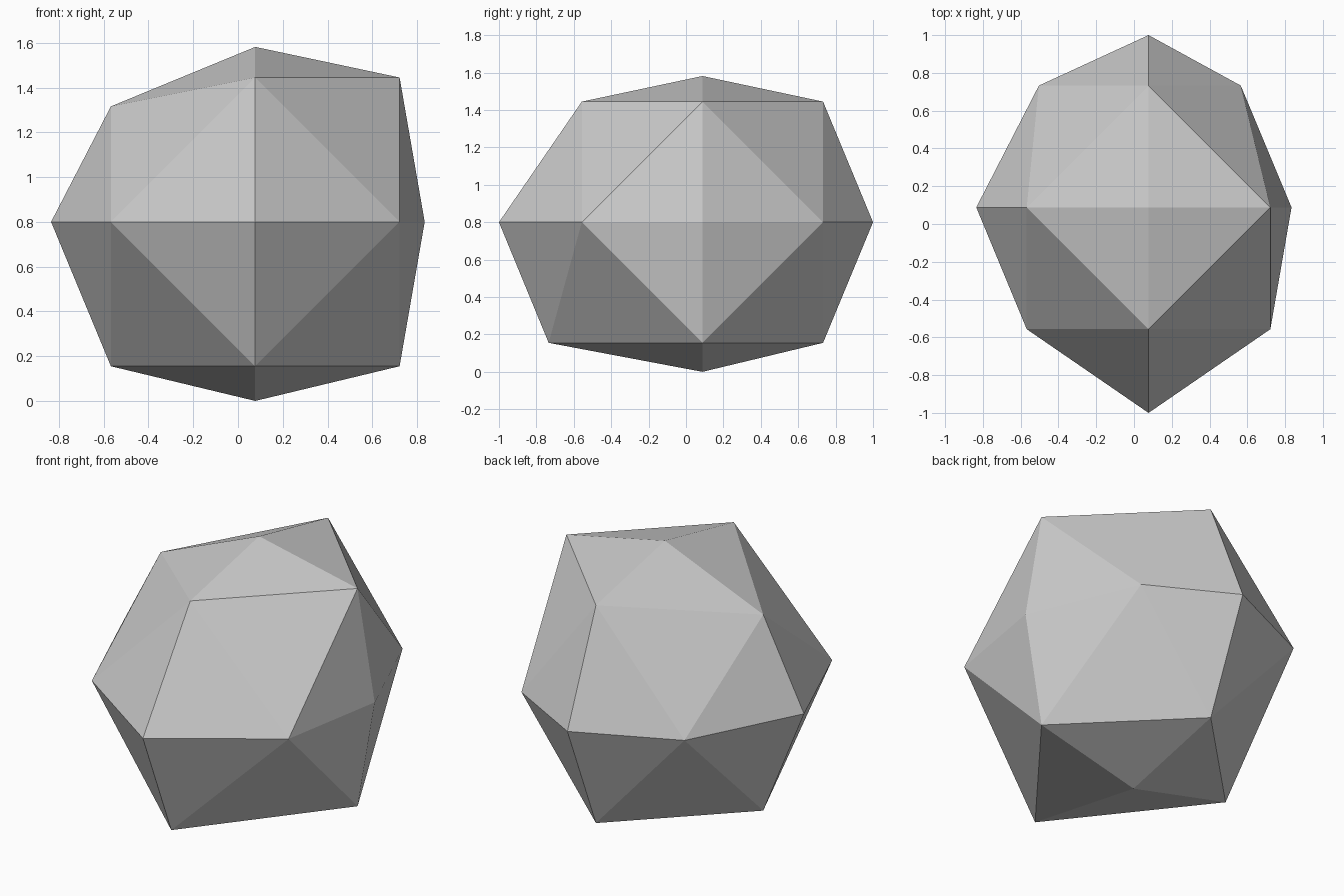
import bpy
import bmesh
from itertools import product
from mathutils import Vector

if "Cube" in bpy.data.objects:
    bpy.data.objects.remove(bpy.data.objects["Cube"])

R = 0.912                       # radius of the base ball
CENTER = Vector((0.077, 0.088, 0.80))

# Hand-chipped corners: octahedral direction -> per-axis stretch
CHIPS = {
    (1, 0, 0): (0.83, 1, 1),
    (0, -1, 0): (1, 1.193, 1),
    (0, 0, 1): (1, 1, 0.857),
    (0, 0, -1): (1, 1, 0.877),
    (1, 1, 0): (0.757, 1, 1),
    (-1, 1, 0): (0.90, 1, 1),
    (-1, 0, 1): (1, 1, 0.80),
    (0, -1, -1): (1, 1.275, 1),
}

bm = bmesh.new()
verts = {}


def corner(d):
    if d not in verts:
        p = Vector(d).normalized() * R
        s = CHIPS.get(d, (1, 1, 1))
        verts[d] = bm.verts.new(CENTER + Vector(a * b for a, b in zip(p, s)))
    return verts[d]


# Each octant of the ball: three tip triangles and one middle triangle
for sx, sy, sz in product((1, -1), repeat=3):
    x, y, z = (sx, 0, 0), (0, sy, 0), (0, 0, sz)
    xy, yz, zx = (sx, sy, 0), (0, sy, sz), (sx, 0, sz)
    for tri in ((x, xy, zx), (y, yz, xy), (z, zx, yz), (xy, yz, zx)):
        bm.faces.new([corner(d) for d in tri])

bmesh.ops.recalc_face_normals(bm, faces=bm.faces)
mesh = bpy.data.meshes.new("rock")
bm.to_mesh(mesh)
bm.free()
rock = bpy.data.objects.new("rock", mesh)
bpy.context.collection.objects.link(rock)
